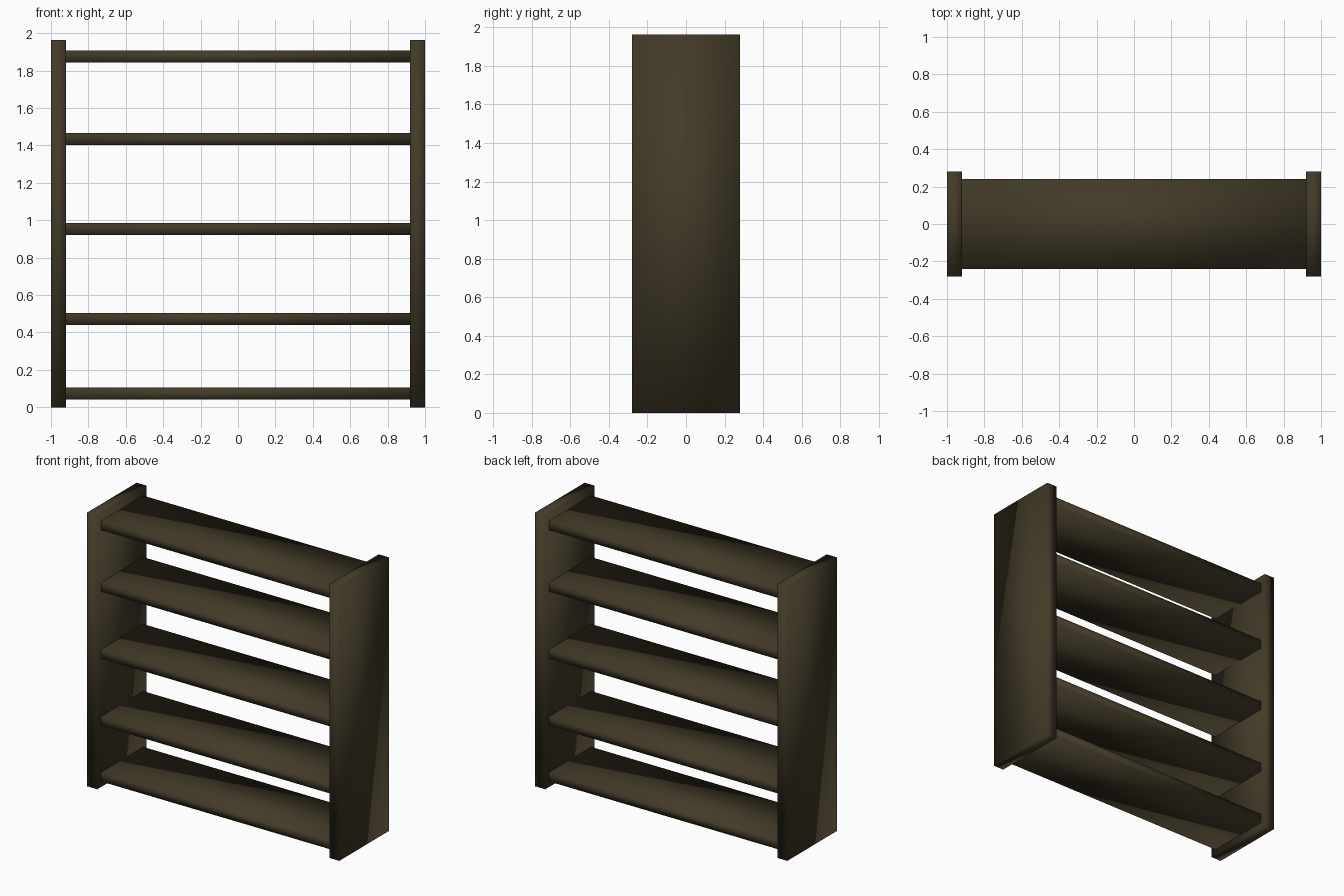
import bpy
import bmesh
from mathutils import Matrix, Vector

if "Cube" in bpy.data.objects:
    bpy.data.objects.remove(bpy.data.objects["Cube"])

# One dark olive-brown wood colour
wood = bpy.data.materials.new("dark_wood")
wood.diffuse_color = (0.055, 0.043, 0.021, 1)
wood.use_nodes = True
wood.node_tree.nodes["Principled BSDF"].inputs["Base Color"].default_value = wood.diffuse_color


def board(name, size, centre):
    """Smooth-shaded plain board, sized and placed in world units."""
    bm = bmesh.new()
    bmesh.ops.create_cube(bm, size=1, matrix=Matrix.Diagonal((*size, 1)))
    for face in bm.faces:
        face.smooth = True
    mesh = bpy.data.meshes.new(name)
    bm.to_mesh(mesh)
    bm.free()
    mesh.materials.append(wood)
    obj = bpy.data.objects.new(name, mesh)
    obj.location = Vector(centre)
    bpy.context.collection.objects.link(obj)
    return obj


HEIGHT = 1.963
PANEL = 0.08

# Upright side panels
for side, x in (("left", -1), ("right", 1)):
    board(f"{side}_side_panel", (PANEL, 0.56, HEIGHT),
          (x * (1 - PANEL / 2), 0, HEIGHT / 2))

# Five shelves spanning between the panels
for i, z in enumerate((0.073, 0.473, 0.954, 1.434, 1.875)):
    board(f"shelf_{i + 1}", (2 - 2 * PANEL, 0.48, 0.064), (0, 0, z))
